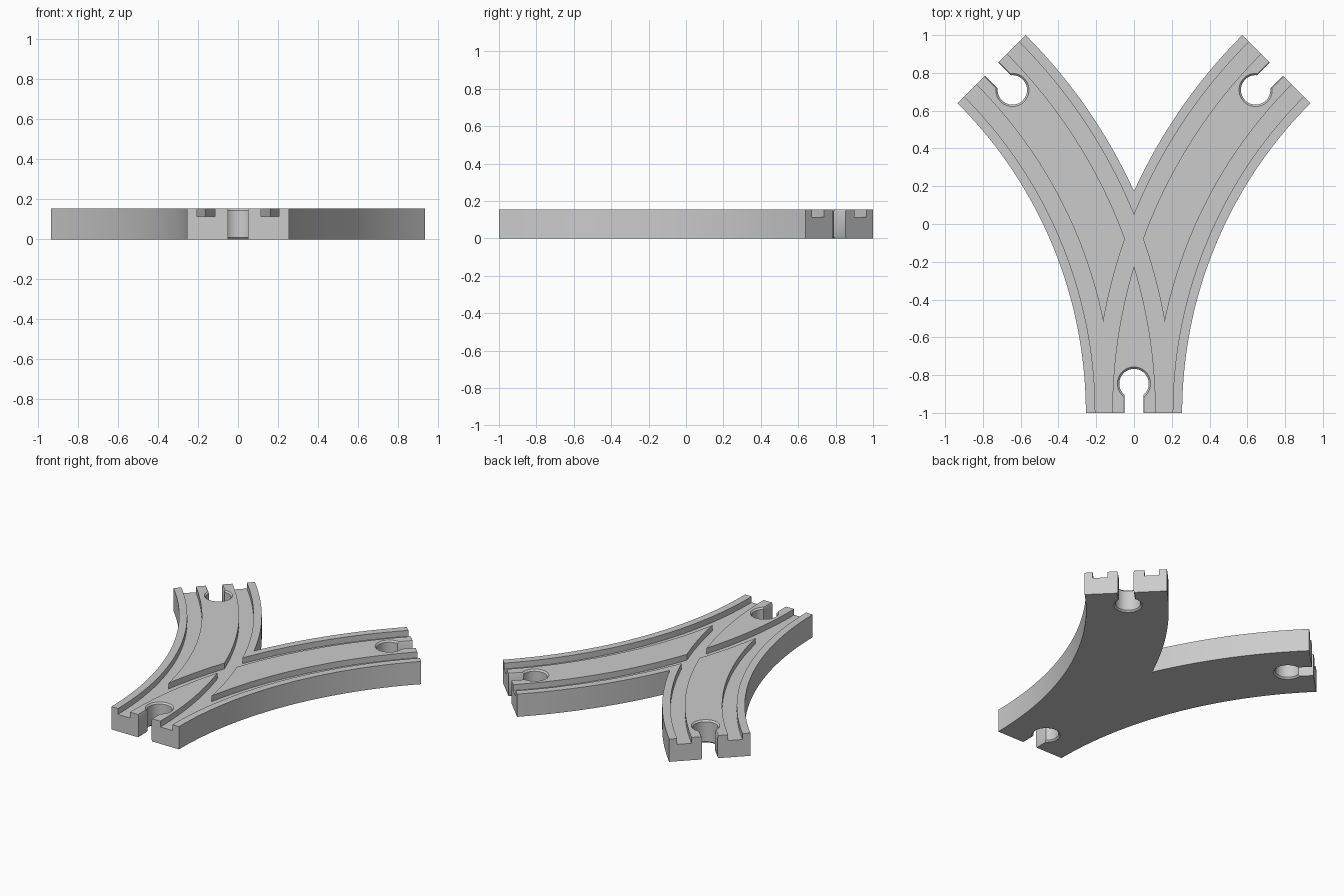
import bpy, bmesh, math
from mathutils import Vector, Matrix

cube = bpy.data.objects.get("Cube")
if cube:
    bpy.data.objects.remove(cube, do_unlink=True)

# Main dimensions
RADIUS, HALF, HEIGHT = 2.573, 0.255, 0.155
TURN = math.radians(45)
GROOVE_IN, GROOVE_OUT, GROOVE_FLOOR = 0.115, 0.205, 0.115
STEPS = 40

wood = bpy.data.materials.new("plain_grey")
wood.use_nodes = True
grey = (0.6, 0.6, 0.6, 1)
wood.diffuse_color = grey
wood.node_tree.nodes["Principled BSDF"].inputs["Base Color"].default_value = grey


def arc(r, start=0.0, end=TURN):
    """Points on the right-hand branch at radius r, from the front end onward."""
    angles = [start + (end - start) * i / STEPS for i in range(STEPS + 1)]
    return [Vector((RADIUS - r * math.cos(a), r * math.sin(a) - 1)) for a in angles]


def mirrored(points):
    return [Vector((-p.x, p.y)) for p in points]


def loft(name, rings):
    """Closed solid from (z, outline) rings with equal point counts."""
    bm = bmesh.new()
    loops = [[bm.verts.new((p.x, p.y, z)) for p in pts] for z, pts in rings]
    n = len(loops[0])
    bm.faces.new(loops[0][::-1])
    bm.faces.new(loops[-1])
    for low, high in zip(loops, loops[1:]):
        for i in range(n):
            j = (i + 1) % n
            bm.faces.new((low[i], low[j], high[j], high[i]))
    bmesh.ops.recalc_face_normals(bm, faces=bm.faces)
    mesh = bpy.data.meshes.new(name)
    bm.to_mesh(mesh)
    bm.free()
    mesh.materials.append(wood)
    obj = bpy.data.objects.new(name, mesh)
    bpy.context.collection.objects.link(obj)
    return obj


def cut(target, cutter):
    cutter.hide_render = True
    mod = target.modifiers.new("cut", 'BOOLEAN')
    mod.operation, mod.solver, mod.object = 'DIFFERENCE', 'EXACT', cutter
    bpy.context.view_layer.objects.active = target
    bpy.ops.object.modifier_apply(modifier=mod.name)
    bpy.data.objects.remove(cutter, do_unlink=True)


# Forked body: outer curve, end face, inner curve back to the crotch, mirrored
crotch = math.acos(RADIUS / (RADIUS + HALF))
right_side = arc(RADIUS - HALF) + arc(RADIUS + HALF, crotch)[::-1]
outline = right_side + mirrored(right_side)[::-1][1:]
track = loft("forked_track", [(0, outline), (HEIGHT, outline)])


# Wheel grooves, two along each branch, running out past both ends
def rail_line(r):
    pts = arc(r)
    heading = Vector((math.sin(TURN), math.cos(TURN)))
    return [pts[0] - Vector((0, 0.03))] + pts + [pts[-1] + heading * 0.03]


for side in (-1, 1):
    a, b = sorted((RADIUS + side * GROOVE_IN, RADIUS + side * GROOVE_OUT))
    strip = rail_line(a) + rail_line(b)[::-1]
    for pts in (strip, mirrored(strip)):
        cut(track, loft("groove_cutter", [(GROOVE_FLOOR, pts), (HEIGHT + 0.05, pts)]))


# Keyhole sockets with chamfered rims, one at each end
def keyhole(grow):
    r, w = 0.078 + grow, 0.049 + grow * 0.5
    gap = math.asin(w / r)
    sweep = 2 * math.pi - 2 * gap
    pts = []
    for i in range(STEPS + 1):
        a = -math.pi / 2 + gap + sweep * i / STEPS
        pts.append(Vector((r * math.cos(a), 0.155 + r * math.sin(a))))
    return [Vector((-w, -0.05)), Vector((w, -0.05))] + pts


C = 0.01
levels = [(-C, 2 * C), (C, 0), (HEIGHT - C, 0), (HEIGHT + C, 2 * C)]
end = arc(RADIUS)[-1]
for x, y, turn in ((0, -1, 0), (end.x, end.y, math.pi - TURN), (-end.x, end.y, math.pi + TURN)):
    socket = loft("socket_cutter", [(z, keyhole(g)) for z, g in levels])
    socket.data.transform(Matrix.Translation((x, y, 0)) @ Matrix.Rotation(turn, 4, 'Z'))
    cut(track, socket)

# Smooth curves, crisp edges
bpy.ops.object.select_all(action='DESELECT')
track.select_set(True)
bpy.context.view_layer.objects.active = track
bpy.ops.object.shade_smooth_by_angle(angle=math.radians(30))
